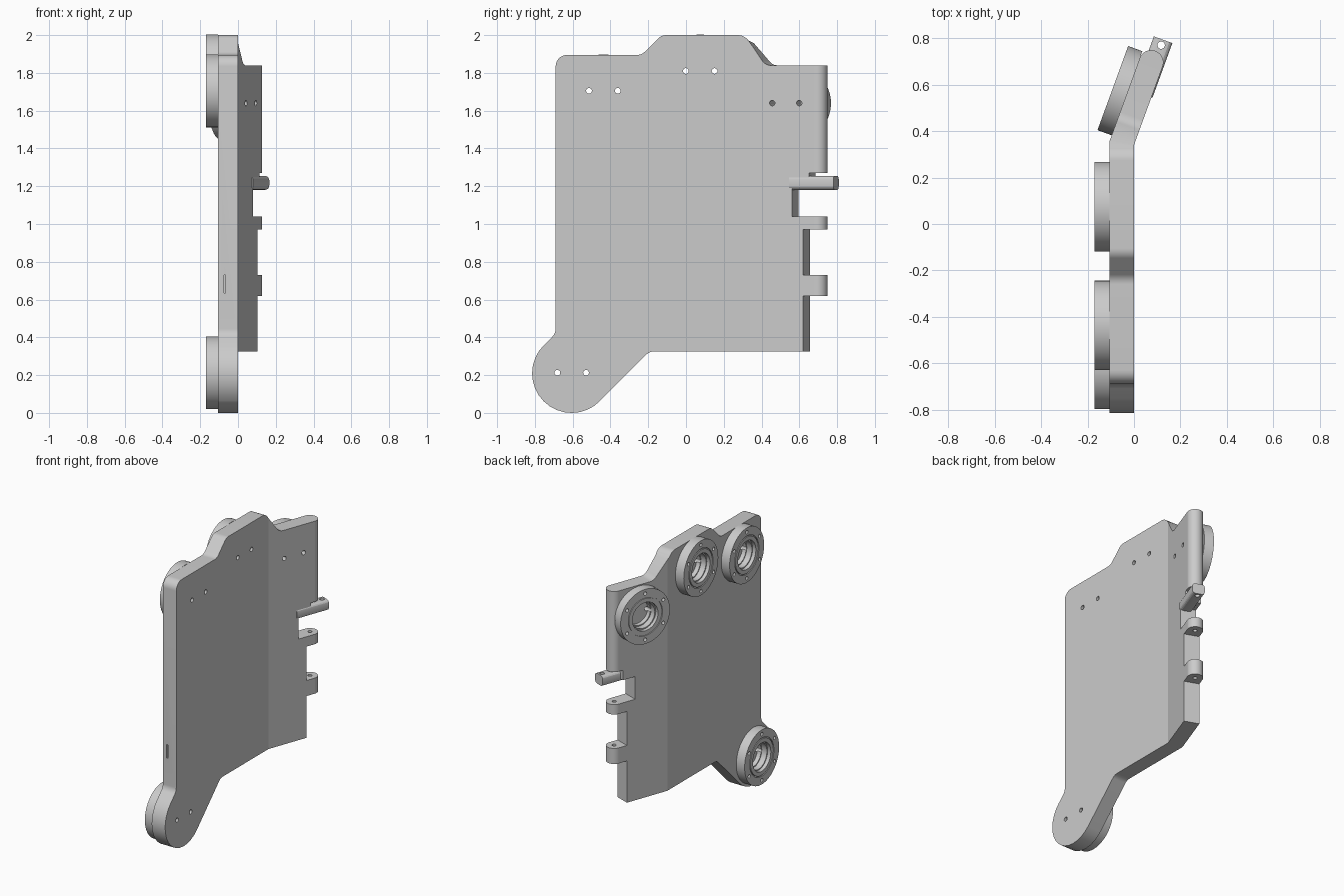
import bpy, bmesh, math
from mathutils import Vector, Matrix

if "Cube" in bpy.data.objects:
    bpy.data.objects.remove(bpy.data.objects["Cube"])

T = 0.105                    # plate thickness
BEND = 0.34                  # where the plate folds
ANG = math.radians(20)
END = 0.361 + BEND           # centre of the rounded rear edge

grey = bpy.data.materials.new("plain_grey")
grey.use_nodes = True
COL = (0.6, 0.6, 0.6, 1)
grey.diffuse_color = COL
grey.node_tree.nodes["Principled BSDF"].inputs["Base Color"].default_value = COL


def frame(u, z):
    """Local frame on the folded plate: x up, y along the plate, z outward."""
    a = ANG if u > BEND else 0
    along = Vector((math.sin(a), math.cos(a), 0))
    out = Vector((-math.cos(a), math.sin(a), 0))
    org = Vector((0, min(u, BEND), z)) + along * max(u - BEND, 0)
    m = Matrix((Vector((0, 0, 1)), along, out)).transposed().to_4x4()
    m.translation = org
    return m


def make(name, bm):
    bmesh.ops.recalc_face_normals(bm, faces=bm.faces)
    me = bpy.data.meshes.new(name)
    bm.to_mesh(me)
    bm.free()
    me.materials.append(grey)
    ob = bpy.data.objects.new(name, me)
    bpy.context.collection.objects.link(ob)
    return ob


def add_cyl(bm, m, r, lo, hi, seg=24):
    bmesh.ops.create_cone(bm, cap_ends=True, segments=seg, radius1=r, radius2=r, depth=hi - lo,
                          matrix=m @ Matrix.Translation((0, 0, (lo + hi) / 2)))


def cut(ob, bm):
    """Subtract the cutter mesh and drop the cutter."""
    tool = make("cutter", bm)
    tool.hide_render = True
    mod = ob.modifiers.new("cut", 'BOOLEAN')
    mod.object, mod.solver = tool, 'EXACT'
    bpy.context.view_layer.update()
    me = bpy.data.meshes.new_from_object(ob.evaluated_get(bpy.context.evaluated_depsgraph_get()))
    ob.modifiers.clear()
    ob.data = me
    bpy.data.objects.remove(tool)


def rounded(corners, steps=8):
    """Outline with filleted corners given as (u, z, radius)."""
    pts = []
    n = len(corners)
    for i, c in enumerate(corners):
        p = Vector(c[:2])
        if len(c) < 3:
            pts.append(p)
            continue
        a = (Vector(corners[i - 1][:2]) - p).normalized()
        b = (Vector(corners[(i + 1) % n][:2]) - p).normalized()
        half = math.acos(a.dot(b)) / 2
        ctr = p + (a + b).normalized() * c[2] / math.sin(half)
        t = c[2] / math.tan(half)
        v0, v1 = p + a * t - ctr, p + b * t - ctr
        sweep = math.pi - 2 * half
        for k in range(steps + 1):
            f = k / steps
            pts.append(ctr + (v0 * math.sin((1 - f) * sweep) + v1 * math.sin(f * sweep))
                       / math.sin(sweep))
    return pts


# Folded plate outline, laid out flat
TAB, NOTCH = END, 0.638
outline = rounded([
    (-0.69, 1.895, 0.06), (-0.235, 1.895, 0.06), (-0.13, 2.0, 0.06), (0.31, 2.0, 0.07),
    (0.425, 1.84, 0.06), (TAB, 1.84), (TAB, 1.27), (0.67, 1.27), (0.67, 1.2), (0.574, 1.2),
    (0.574, 1.04), (TAB, 1.04), (TAB, 0.97), (NOTCH, 0.97), (NOTCH, 0.73), (TAB, 0.73),
    (TAB, 0.62), (NOTCH, 0.62), (NOTCH, 0.325), (-0.194, 0.325, 0.06),
    (-0.605, -0.087, 0.209), (-0.9015, 0.2095, 0.209), (-0.69, 0.421, 0.06)])
bm = bmesh.new()
face = bm.faces.new([bm.verts.new((0, p.x, p.y)) for p in outline])
ext = bmesh.ops.extrude_face_region(bm, geom=[face])
for v in ext["geom"]:
    if isinstance(v, bmesh.types.BMVert):
        v.co.x = -T
if not any(f for f in bm.faces if all(abs(v.co.x) < 1e-6 for v in f.verts)):
    bm.faces.new([v for v in face.verts])
bmesh.ops.bisect_plane(bm, geom=bm.verts[:] + bm.edges[:] + bm.faces[:],
                       plane_co=(0, BEND, 0), plane_no=(0, 1, 0))
for v in bm.verts:
    depth, u = -v.co.x, v.co.y
    if abs(u - BEND) < 1e-4:
        v.co.y = BEND + depth * math.tan(ANG / 2)
    elif u > BEND:
        v.co = frame(u, v.co.z) @ Vector((0, 0, depth))
plate = make("folded_plate", bm)

# Screw holes, bearing seats, and the slot in the front edge
seats = [(-0.605, 0.2125), (-0.4375, 1.705), (0.075, 1.81), (BEND + 0.2, 1.64)]
bm = bmesh.new()
for u, z in seats:
    m = frame(u, z)
    add_cyl(bm, m, 0.085, T - 0.03, T + 0.05, 48)
cut(plate, bm)
bm = bmesh.new()
for u, z in seats:
    for side in (-0.076, 0.076):
        add_cyl(bm, frame(u, z) @ Matrix.Translation((0, side, 0)), 0.015, -0.05, T + 0.05)
bmesh.ops.create_cube(bm, size=1, matrix=Matrix.Translation((-0.07, -0.69, 0.683))
                      @ Matrix.Diagonal((0.01, 0.08, 0.095, 1)))
cut(plate, bm)

# Rounded rear edge and hinge knuckles with a pin hole
axis = frame(END, 0) @ Vector((0, 0, T / 2))


def pin_cutter():
    b = bmesh.new()
    add_cyl(b, Matrix.Translation(axis), 0.014, 0.55, 1.4)
    return b


cut(plate, pin_cutter())
rounds = []
for name, lo, hi in (("lower_knuckle", 0.62, 0.73), ("upper_knuckle", 0.97, 1.04),
                     ("rear_edge", 1.27, 1.84)):
    bm = bmesh.new()
    add_cyl(bm, Matrix.Translation(axis), T / 2, lo, hi, 48)
    ob = make(name, bm)
    cut(ob, pin_cutter())
    rounds.append(ob)

# Latch bar with a vertical hole near its tip
bm = bmesh.new()
mid = frame(BEND + 0.345, 1.2175) @ Matrix.Translation((0, 0, T / 2 - 0.015))
bmesh.ops.create_cube(bm, size=1, matrix=Matrix.Diagonal((0.073, 0.25, 0.085, 1)))
long_edges = [e for e in bm.edges if abs(e.verts[0].co.y - e.verts[1].co.y) > 0.1]
bmesh.ops.bevel(bm, geom=long_edges, offset=0.022, segments=4, profile=0.5, affect='EDGES')
bm.transform(mid)
bar = make("latch_bar", bm)
bm = bmesh.new()
tip = mid @ Vector((0, 0.1, 0))
add_cyl(bm, Matrix.Translation(tip), 0.016, -0.1, 0.1)
bm.transform(Matrix.Translation((0, 0, 0)))
cut(bar, bm)

# Bearing ring: lathed section with stepped bore and face groove
bm = bmesh.new()
section = [(0.092, 0), (0.193, 0), (0.193, 0.065), (0.135, 0.065), (0.135, 0.058),
           (0.128, 0.058), (0.128, 0.065), (0.1, 0.065), (0.1, 0.04), (0.092, 0.04)]
loop = [bm.verts.new((r, 0, h)) for r, h in section]
edges = [bm.edges.new((loop[i - 1], loop[i])) for i in range(len(loop))]
bmesh.ops.spin(bm, geom=loop + edges, cent=(0, 0, 0), axis=(0, 0, 1),
               angle=math.tau, steps=64, use_merge=False)
bmesh.ops.remove_doubles(bm, verts=bm.verts, dist=1e-5)
ring = make("bearing_ring_1", bm)
bm = bmesh.new()
for k in range(6):
    add_cyl(bm, Matrix.Rotation(k * math.tau / 6, 4, 'Z') @ Matrix.Translation((0.163, 0, 0)),
            0.012, 0.03, 0.1, 16)
cut(ring, bm)
rings = [ring]
for i in range(1, len(seats)):
    ob = bpy.data.objects.new("bearing_ring_%d" % (i + 1), ring.data)
    bpy.context.collection.objects.link(ob)
    rings.append(ob)
for ob, (u, z) in zip(rings, seats):
    ob.matrix_world = frame(u, z) @ Matrix.Translation((0, 0, T))

# Smooth the round surfaces, keep the folds crisp
bpy.ops.object.select_all(action='DESELECT')
for ob in [plate, bar, ring] + rounds:
    ob.select_set(True)
bpy.context.view_layer.objects.active = plate
bpy.ops.object.shade_smooth_by_angle(angle=math.radians(18))
